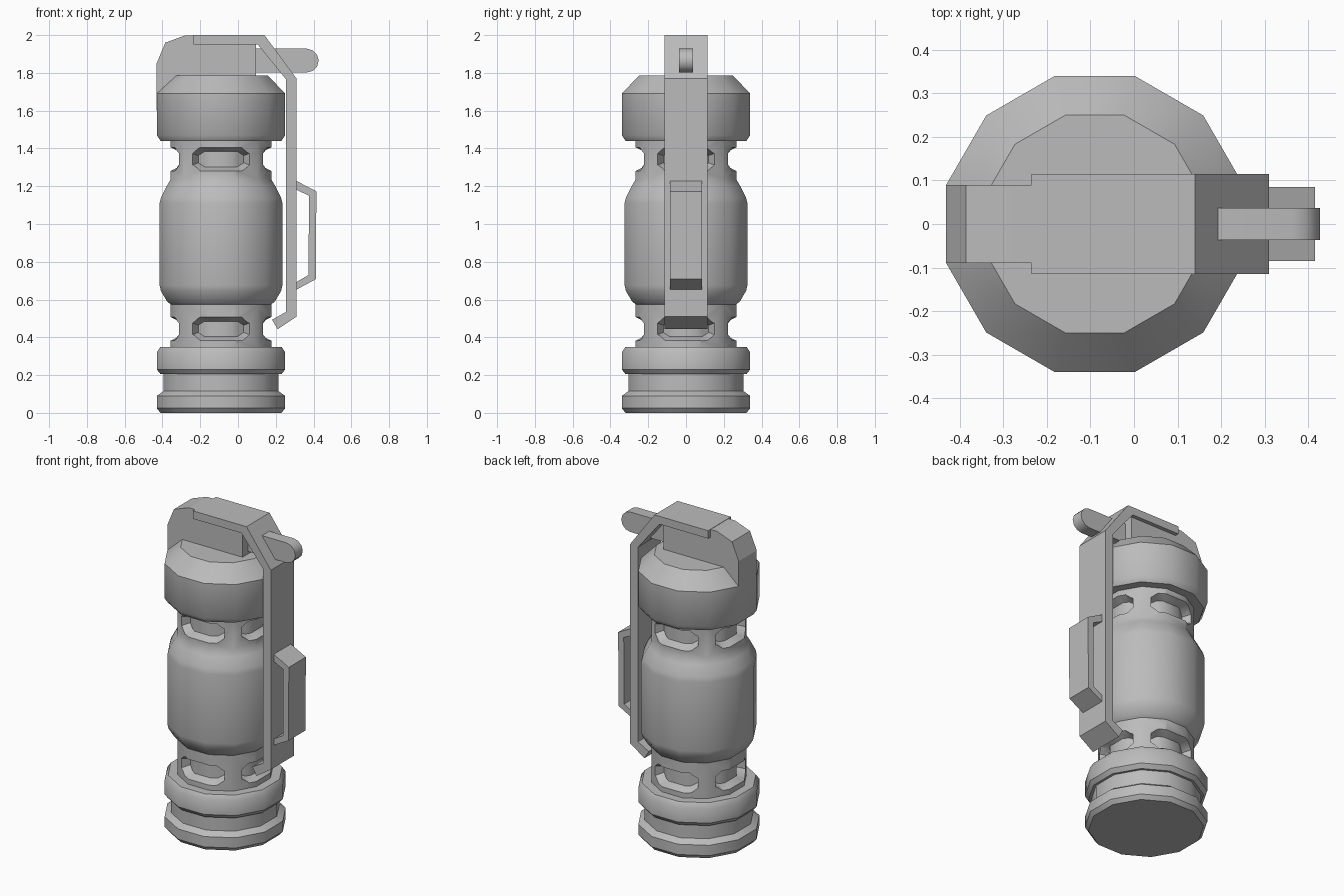
import bpy, bmesh, math
from mathutils import Matrix

cube = bpy.data.objects.get("Cube")
if cube:
    bpy.data.objects.remove(cube, do_unlink=True)

AXIS_X = -0.09
SIDES = 12
HALF = math.pi / SIDES

metal = bpy.data.materials.new("light grey metal")
metal.use_nodes = True
grey = (0.5, 0.5, 0.5, 1)
metal.diffuse_color = grey
metal.node_tree.nodes["Principled BSDF"].inputs["Base Color"].default_value = grey


def finish(bm, name):
    bmesh.ops.recalc_face_normals(bm, faces=bm.faces)
    mesh = bpy.data.meshes.new(name)
    bm.to_mesh(mesh)
    bm.free()
    mesh.materials.append(metal)
    obj = bpy.data.objects.new(name, mesh)
    bpy.context.collection.objects.link(obj)
    return obj


def smooth(obj, degrees):
    bpy.ops.object.select_all(action='DESELECT')
    obj.select_set(True)
    bpy.context.view_layer.objects.active = obj
    bpy.ops.object.shade_smooth_by_angle(angle=math.radians(degrees))


def turned(name, profile):
    """Twelve-sided solid; profile holds (face distance, height) pairs."""
    bm = bmesh.new()
    rings = []
    for dist, z in profile:
        r = dist / math.cos(HALF)
        rings.append([bm.verts.new((AXIS_X + r * math.cos((2 * i + 1) * HALF),
                                    r * math.sin((2 * i + 1) * HALF), z))
                      for i in range(SIDES)])
    for low, high in zip(rings, rings[1:]):
        for i in range(SIDES):
            j = (i + 1) % SIDES
            bm.faces.new((low[i], low[j], high[j], high[i]))
    bm.faces.new(rings[0][::-1])
    bm.faces.new(rings[-1])
    return finish(bm, name)


def plate(name, outline, half_width):
    """Side outline in x and z, extruded evenly across y."""
    bm = bmesh.new()
    face = bm.faces.new([bm.verts.new((x, -half_width, z)) for x, z in outline])
    new = bmesh.ops.extrude_face_region(bm, geom=[face])["geom"]
    bmesh.ops.translate(bm, vec=(0, 2 * half_width, 0),
                        verts=[v for v in new if isinstance(v, bmesh.types.BMVert)])
    return finish(bm, name)


# Turned base, body and cap
base = turned("base_rings", [
    (0.32, 0), (0.34, 0.025), (0.34, 0.09), (0.305, 0.115), (0.305, 0.205),
    (0.32, 0.205), (0.34, 0.23), (0.34, 0.32), (0.32, 0.35)])
body = turned("body", [
    (0.267, 0.34), (0.267, 0.575), (0.285, 0.59), (0.318, 0.645), (0.325, 0.675),
    (0.325, 1.11), (0.318, 1.14), (0.285, 1.205), (0.267, 1.235), (0.267, 1.45)])
cap = turned("cap", [
    (0.32, 1.44), (0.34, 1.47), (0.34, 1.69), (0.25, 1.785)])

# Recessed vent slots that wrap around both necks
NECK = 0.267
FLAT = NECK * math.tan(HALF)
COLUMNS = [(-0.15, 0.03), (-0.11, 0.0625), (-FLAT, 0.0625),
           (FLAT, 0.0625), (0.11, 0.0625), (0.15, 0.03)]


def add_slot(bm, angle, height):
    turn = Matrix.Translation((AXIS_X, 0, height)) @ Matrix.Rotation(angle, 4, 'Z')
    layers = []
    for depth, across, tall in ((0.045, 0.8, 0.64), (-0.03, 1.13, 1.24)):
        top, bottom = [], []
        for u, h in COLUMNS:
            x = NECK - max(0, abs(u) - FLAT) * math.tan(2 * HALF) - depth
            for row, sign in ((top, 1), (bottom, -1)):
                v = bm.verts.new((x, u * across, sign * h * tall))
                v.co = turn @ v.co
                row.append(v)
        for i in range(len(COLUMNS) - 1):
            bm.faces.new((top[i], top[i + 1], bottom[i + 1], bottom[i]))
        layers.append(top + bottom[::-1])
    inner, outer = layers
    for i in range(len(inner)):
        j = (i + 1) % len(inner)
        bm.faces.new((inner[i], inner[j], outer[j], outer[i]))


bm = bmesh.new()
for height in (0.445, 1.343):
    for quarter in range(4):
        add_slot(bm, quarter * math.pi / 2, height)
cutter = finish(bm, "slot_cutter")
cutter.hide_render = True

cut = body.modifiers.new("slots", 'BOOLEAN')
cut.operation = 'DIFFERENCE'
cut.solver = 'EXACT'
cut.object = cutter
bpy.context.view_layer.objects.active = body
bpy.ops.object.modifier_apply(modifier=cut.name)
bpy.data.objects.remove(cutter, do_unlink=True)

for part in (base, body, cap):
    smooth(part, 38)

# Head block, flush with one side of the cap
plate("head_block", [
    (-0.431, 1.6), (-0.431, 1.85), (-0.385, 1.96), (-0.28, 1.998),
    (-0.2, 1.998), (-0.2, 1.96), (0.095, 1.96), (0.095, 1.7), (-0.1, 1.6)], 0.09)

# Safety lever bent over the head and down the side
plate("safety_lever", [
    (-0.235, 1.95), (-0.235, 2.0), (0.14, 2.0), (0.31, 1.77), (0.31, 0.51),
    (0.21, 0.443), (0.18, 0.493), (0.255, 0.535), (0.255, 1.765), (0.105, 1.95)], 0.115)

# Grip loop on the lever
plate("lever_grip", [
    (0.305, 1.23), (0.415, 1.173), (0.412, 0.708), (0.305, 0.65),
    (0.305, 0.69), (0.373, 0.73), (0.376, 1.15), (0.305, 1.183)], 0.085)

# Round-ended pin through the lever
pin_outline = [(0.09, 1.802), (0.09, 1.928)]
for i in range(7):
    a = math.pi / 2 - i * math.pi / 6
    pin_outline.append((0.364 + 0.063 * math.cos(a), 1.865 + 0.063 * math.sin(a)))
pin = plate("pin", pin_outline, 0.037)
smooth(pin, 38)
